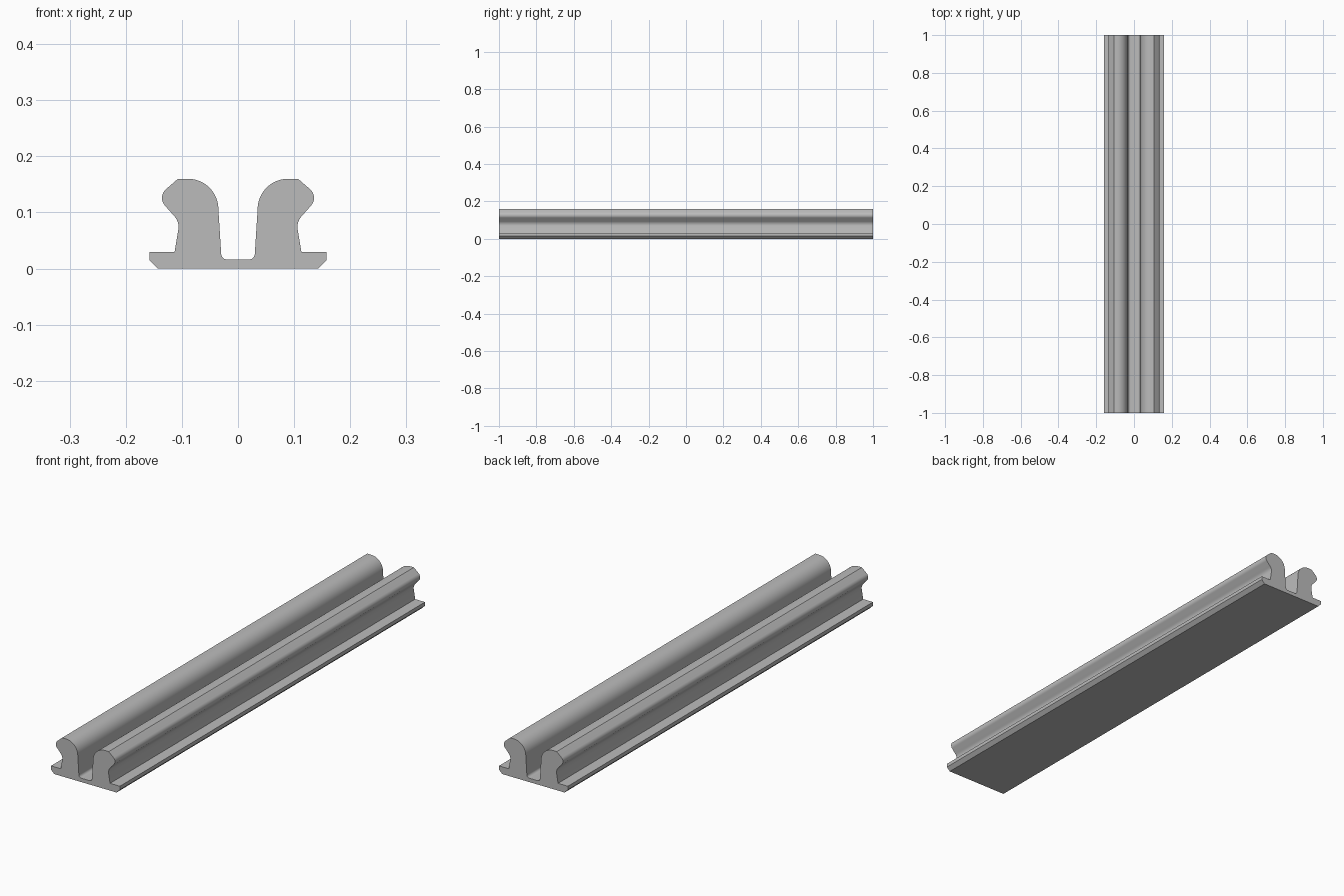
import bpy
import bmesh
from math import radians, cos, sin

cube = bpy.data.objects.get("Cube")
if cube:
    bpy.data.objects.remove(cube, do_unlink=True)

HALF_LENGTH = 1.0


def arc(cx, cz, radius, start, end, steps=12):
    angles = [radians(start + (end - start) * i / steps) for i in range(steps + 1)]
    return [(cx + radius * cos(a), cz + radius * sin(a)) for a in angles]


# Half of the cross-section, from the underside up and over to the channel floor
half = [(0.143, 0), (0.158, 0.015), (0.158, 0.03), (0.113, 0.03)]  # base flange
half += arc(0.135, 0.074, 0.029, 190, 140)                         # waisted neck
half += arc(0.115, 0.126, 0.0205, -40, 48)                         # outer bulge
half += [(0.107, 0.16)]                                            # top chamfer
half += arc(0.089, 0.106, 0.054, 90, 180, 20)                      # rounded crown
half += arc(0.019, 0.027, 0.011, 0, -90, 8)                        # channel fillet

# Mirror the half to close the profile
profile = half + [(-x, z) for x, z in reversed(half)]

# Extrude the profile along the length of the rail
bm = bmesh.new()
front = bm.faces.new([bm.verts.new((x, -HALF_LENGTH, z)) for x, z in profile])
extruded = bmesh.ops.extrude_face_region(bm, geom=[front], use_keep_orig=True)
back_verts = [g for g in extruded["geom"] if isinstance(g, bmesh.types.BMVert)]
bmesh.ops.translate(bm, vec=(0, 2 * HALF_LENGTH, 0), verts=back_verts)
bmesh.ops.recalc_face_normals(bm, faces=bm.faces)
mesh = bpy.data.meshes.new("double_rail")
bm.to_mesh(mesh)
bm.free()
rail = bpy.data.objects.new("double_rail", mesh)
bpy.context.collection.objects.link(rail)

# Plain grey finish
grey = bpy.data.materials.new("grey")
grey.use_nodes = True
colour = (0.5, 0.5, 0.5, 1)
grey.diffuse_color = colour
grey.node_tree.nodes["Principled BSDF"].inputs["Base Color"].default_value = colour
mesh.materials.append(grey)

# Smooth the curved flanks and keep the corners crisp
bpy.ops.object.select_all(action="DESELECT")
rail.select_set(True)
bpy.context.view_layer.objects.active = rail
bpy.ops.object.shade_smooth_by_angle(angle=radians(25))
